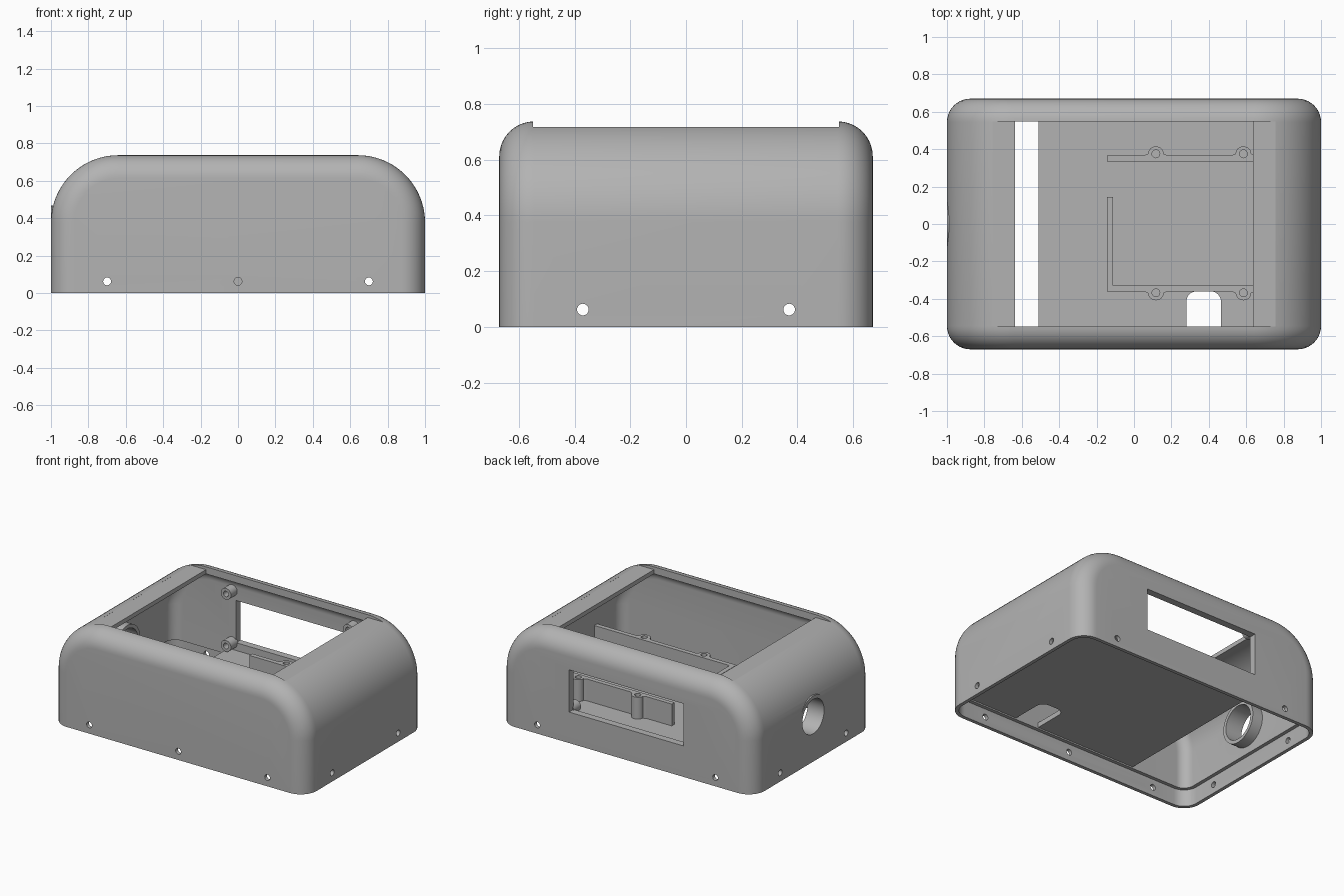
import bpy, bmesh, math
from mathutils import Matrix, Vector

if "Cube" in bpy.data.objects:
    bpy.data.objects.remove(bpy.data.objects["Cube"])

W, D, H = 1.0, 0.67, 0.737      # half width, half depth, height
ARCH, FILLET = 0.36, 0.125      # shoulder radius, edge rounding
WALL = 0.05
FLOOR0, FLOOR1 = 0.13, 0.165

grey = bpy.data.materials.new("plain grey")
grey.diffuse_color = (0.45, 0.45, 0.45, 1)
grey.use_nodes = True
grey.node_tree.nodes["Principled BSDF"].inputs["Base Color"].default_value = grey.diffuse_color


def finish(name, bm):
    bmesh.ops.recalc_face_normals(bm, faces=bm.faces)
    me = bpy.data.meshes.new(name)
    bm.to_mesh(me)
    bm.free()
    me.materials.append(grey)
    ob = bpy.data.objects.new(name, me)
    bpy.context.collection.objects.link(ob)
    return ob


def arch_solid(name, d, z0, steps=10):
    """Arched block with rounded front and back edges, shrunk by d."""
    r = FILLET - d
    rows = []
    for i in range(steps + 1):
        a = math.pi / 2 * i / steps
        rows.append((d + r * (1 - math.sin(a)), D - d - r * (1 - math.cos(a))))
    rows = [(e, -y) for e, y in rows] + [(e, y) for e, y in reversed(rows)]
    bm = bmesh.new()
    loops = []
    for e, y in rows:
        R = ARCH - e
        arc = [(W - ARCH + R * math.cos(t), H - ARCH + R * math.sin(t))
               for t in (math.pi / 2 * k / 20 for k in range(21))]
        pts = [(W - e, z0)] + arc + [(-x, z) for x, z in reversed(arc)] + [(e - W, z0)]
        loops.append([bm.verts.new((x, y, z)) for x, z in pts])
    n = len(loops[0])
    for p, q in zip(loops, loops[1:]):
        for k in range(n):
            bm.faces.new((p[k], p[(k + 1) % n], q[(k + 1) % n], q[k]))
    bm.faces.new(loops[0])
    bm.faces.new(loops[-1])
    return finish(name, bm)


def prism(name, pts, z0, z1):
    """Extrude a plan outline from z0 to z1."""
    bm = bmesh.new()
    f = bm.faces.new([bm.verts.new((x, y, z0)) for x, y in pts])
    up = bmesh.ops.extrude_face_region(bm, geom=[f])["geom"]
    bmesh.ops.translate(bm, vec=(0, 0, z1 - z0),
                        verts=[v for v in up if isinstance(v, bmesh.types.BMVert)])
    return finish(name, bm)


def box(name, x0, x1, y0, y1, z0, z1):
    return prism(name, [(x0, y0), (x1, y0), (x1, y1), (x0, y1)], z0, z1)


def rounded(x0, x1, y0, y1, r, n=8):
    pts = []
    for cx, cy, a0 in ((x1 - r, y1 - r, 0), (x0 + r, y1 - r, 90),
                       (x0 + r, y0 + r, 180), (x1 - r, y0 + r, 270)):
        for k in range(n + 1):
            a = math.radians(a0 + 90 * k / n)
            pts.append((cx + r * math.cos(a), cy + r * math.sin(a)))
    return pts


def rod(name, centre, axis, r, length, seg=32):
    bm = bmesh.new()
    rot = Vector((0, 0, 1)).rotation_difference(Vector(axis)).to_matrix().to_4x4()
    bmesh.ops.create_cone(bm, cap_ends=True, segments=seg, radius1=r, radius2=r,
                          depth=length, matrix=Matrix.Translation(centre) @ rot)
    return finish(name, bm)


def combine(ob, others, op="DIFFERENCE"):
    """Apply booleans in order and remove the helpers."""
    for c in others:
        m = ob.modifiers.new("cut", "BOOLEAN")
        m.operation, m.solver, m.object = op, "EXACT", c
        c.hide_render = True
    dg = bpy.context.evaluated_depsgraph_get()
    me = bpy.data.meshes.new_from_object(ob.evaluated_get(dg))
    ob.modifiers.clear()
    ob.data = me
    for c in others:
        bpy.data.objects.remove(c)


def smooth(ob):
    ob.data.shade_smooth()
    ob.data.set_sharp_from_angle(angle=math.radians(30))


X, Y, Z = (1, 0, 0), (0, 1, 0), (0, 0, 1)
RING_Z = 0.32

# Case: hollow shell, lid rebate, top opening with ledges, rear window
case = arch_solid("case", 0, 0)
combine(case, [rod("ring", (-0.935, 0, RING_Z), X, 0.147, 0.13, 48)], "UNION")
inner = arch_solid("inner", WALL, -0.1)
# keep the inner part of the port ring by cutting it out of the hollow
combine(inner, [rod("ring", (-0.935, 0, RING_Z), X, 0.147, 0.13, 48)])
e = 0.025
cuts = [inner,
        prism("rebate", rounded(-W + e, W - e, -D + e, D - e, FILLET - e), -0.1, 0.12),
        box("recess", -0.757, 0.757, -0.548, 0.548, 0.717, 0.9),
        box("opening", -0.635, 0.635, -0.548, 0.548, 0.5, 0.9),
        box("window", -0.45, 0.45, 0.55, 0.8, 0.22, 0.52),
        rod("port", (-0.95, 0, RING_Z), X, 0.122, 0.3, 48)]
# Screw holes near the bottom edge
for x in (-0.7, 0, 0.7):
    cuts.append(rod("hole", (x, -D, 0.062), Y, 0.021, 0.3, 20))
    if x:
        cuts.append(rod("hole", (x, D, 0.062), Y, 0.021, 0.3, 20))
for x in (-W, W):
    for y in (-0.37, 0.37):
        cuts.append(rod("hole", (x, y, 0.062), X, 0.021, 0.3, 20))
combine(case, cuts)
smooth(case)

# Inner floor with a cable notch at the front
floor = box("inner_floor", -0.51, 0.955, -0.625, 0.625, FLOOR0, FLOOR1)
combine(floor, [prism("notch", rounded(0.28, 0.465, -0.8, -0.36, 0.055), 0, 0.3)])
smooth(floor)

# Board bracket rails with screw bosses
TOP = 0.32


def rail(name, y, s):
    pts = [(-0.145, 0), (-0.145, 0.032)]
    for cx in (0.117, 0.585):
        pts += [(cx - 0.06, 0.032), (cx - 0.047, 0.04)]
        pts += [(cx - 0.042 * math.cos(a), 0.04 + 0.04 * math.sin(a))
                for a in (math.pi * k / 12 for k in range(13))]
        pts += [(cx + 0.047, 0.04), (cx + 0.06, 0.032)]
    pts += [(0.955, 0.032), (0.955, 0)]
    ob = prism(name, [(px, y + s * py) for px, py in pts], FLOOR1 - 0.005, TOP)
    combine(ob, [rod("pilot", (cx, y + s * 0.04, TOP), Z, 0.021, 0.16, 20)
                 for cx in (0.117, 0.585)])
    smooth(ob)


rail("front_rail", -0.328, -1)
rail("back_rail", 0.335, 1)
box("side_rail", -0.145, -0.113, -0.328, 0.145, FLOOR1 - 0.005, TOP)

# Display standoffs around the rear window
for x in (-0.48, 0.48):
    for z in (0.215, 0.585):
        post = rod("window_standoff", (x, 0.59, z), Y, 0.04, 0.08, 24)
        combine(post, [rod("pilot", (x, 0.55, z), Y, 0.02, 0.1, 20)])
        smooth(post)
